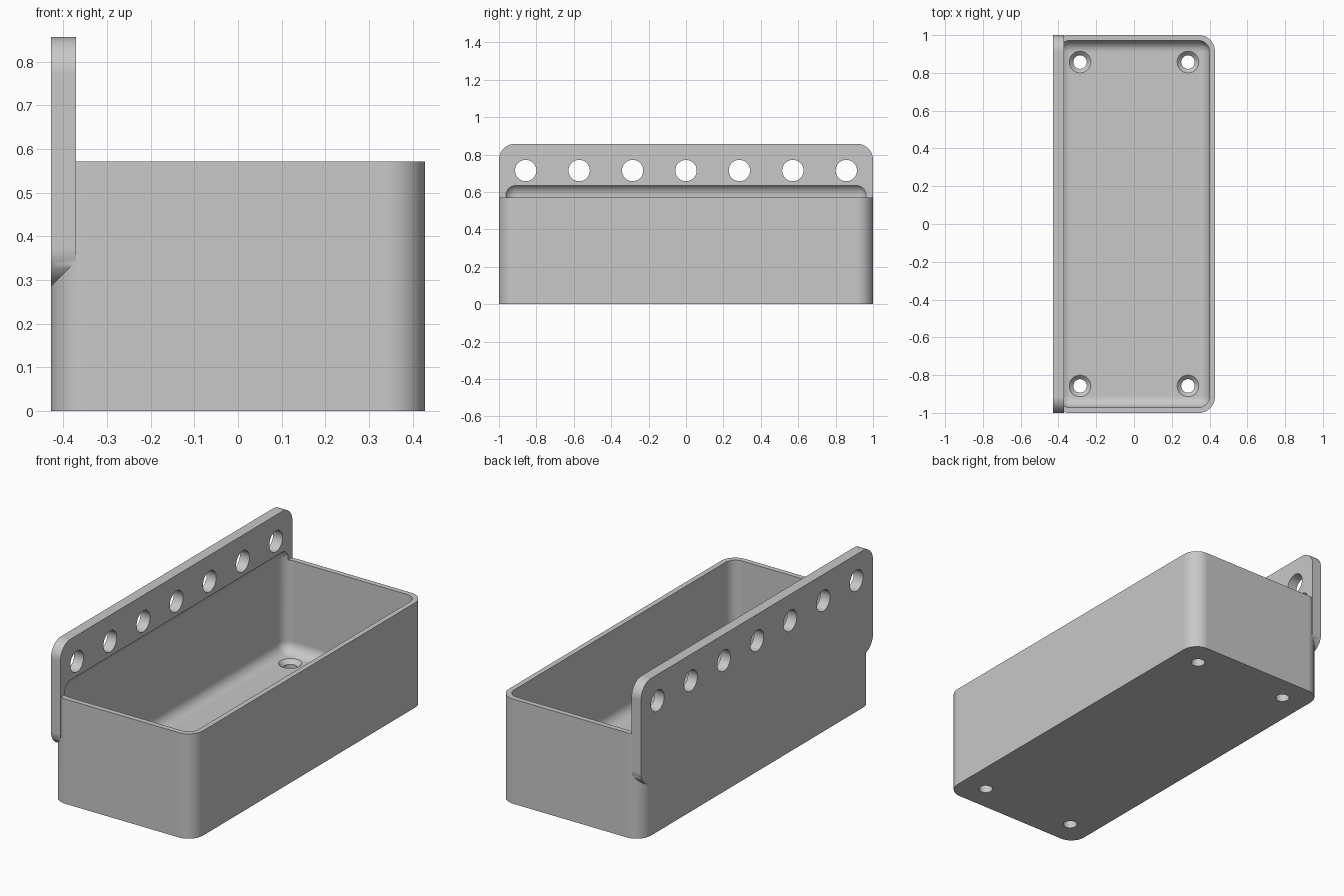
import bpy, bmesh, math
from mathutils import Matrix, Vector

cube = bpy.data.objects.get("Cube")
if cube:
    bpy.data.objects.remove(cube, do_unlink=True)

U = 2 / 70                       # one design millimetre
W, L, H = 30 * U, 70 * U, 20 * U  # tray width, length, height

grey = bpy.data.materials.new("plain grey")
grey.use_nodes = True
grey.diffuse_color = (0.58, 0.58, 0.58, 1)
grey.node_tree.nodes["Principled BSDF"].inputs["Base Color"].default_value = (0.58, 0.58, 0.58, 1)


def to_object(name, bm):
    bmesh.ops.recalc_face_normals(bm, faces=bm.faces)
    mesh = bpy.data.meshes.new(name)
    bm.to_mesh(mesh)
    bm.free()
    mesh.materials.append(grey)
    obj = bpy.data.objects.new(name, mesh)
    bpy.context.collection.objects.link(obj)
    return obj


def rounded_box(name, low, high, radius, keep, segments=12):
    """Box between two corners, with the edges chosen by keep(edge direction, middle) rounded."""
    low, high = Vector(low), Vector(high)
    bm = bmesh.new()
    bmesh.ops.create_cube(bm, size=1)
    for v in bm.verts:
        v.co = (low + high) / 2 + v.co * (high - low)
    edges = [e for e in bm.edges if keep((e.verts[1].co - e.verts[0].co).normalized())]
    bmesh.ops.bevel(bm, geom=edges, offset=radius, segments=segments, profile=0.5, affect='EDGES')
    return to_object(name, bm)


def spindle(name, r1, r2, depth, centre, turn=Matrix()):
    """Cylinder or cone along z, optionally turned."""
    bm = bmesh.new()
    bmesh.ops.create_cone(bm, cap_ends=True, segments=40, radius1=r1, radius2=r2,
                          depth=depth, matrix=Matrix.Translation(centre) @ turn)
    return to_object(name, bm)


def combine(target, other, operation):
    mod = target.modifiers.new(operation, 'BOOLEAN')
    mod.operation, mod.solver, mod.object = operation, 'EXACT', other
    bpy.context.view_layer.objects.active = target
    bpy.ops.object.modifier_apply(modifier=mod.name)
    bpy.data.objects.remove(other, do_unlink=True)


# Tray with upright corners rounded
tray = rounded_box("wall_tray", (-W / 2, -L / 2, 0), (W / 2, L / 2, H), 3 * U,
                   lambda d: abs(d.z) > 0.9)

# Mounting plate along the right side, standing above the rim
plate = rounded_box("mounting_plate", (-W / 2, -L / 2, H / 2), (-W / 2 + 2 * U, L / 2, 1.5 * H),
                    3 * U, lambda d: abs(d.x) > 0.9)
combine(tray, plate, 'UNION')

# Hollow with every edge rounded, biting a little into the plate
hollow = rounded_box("hollow", (-W / 2 + U, -L / 2 + U, 2.5 * U),
                     (W / 2 - U, L / 2 - U, H + 2.5 * U), 2.1 * U, lambda d: True)
combine(tray, hollow, 'DIFFERENCE')

# Row of seven holes in the plate
for i in range(-3, 4):
    hole = spindle("plate_hole", 2 * U, 2 * U, 6 * U, (-W / 2 + U, i * 10 * U, 25 * U),
                   Matrix.Rotation(math.pi / 2, 4, 'Y'))
    combine(tray, hole, 'DIFFERENCE')

# Four countersunk screw holes in the floor
for sx in (-1, 1):
    for sy in (-1, 1):
        x, y = sx * 10 * U, sy * 30 * U
        combine(tray, spindle("screw_hole", 1.25 * U, 1.25 * U, 8 * U, (x, y, 2 * U)), 'DIFFERENCE')
        # cone runs past the floor so the cut is clean
        combine(tray, spindle("countersink", 1.2 * U, 2.2 * U, U, (x, y, 2.2 * U)), 'DIFFERENCE')

# Smooth fillets, crisp edges
bpy.ops.object.select_all(action='DESELECT')
tray.select_set(True)
bpy.context.view_layer.objects.active = tray
bpy.ops.object.shade_smooth_by_angle(angle=math.radians(30))
weighted = tray.modifiers.new("even_shading", 'WEIGHTED_NORMAL')
weighted.keep_sharp = True
